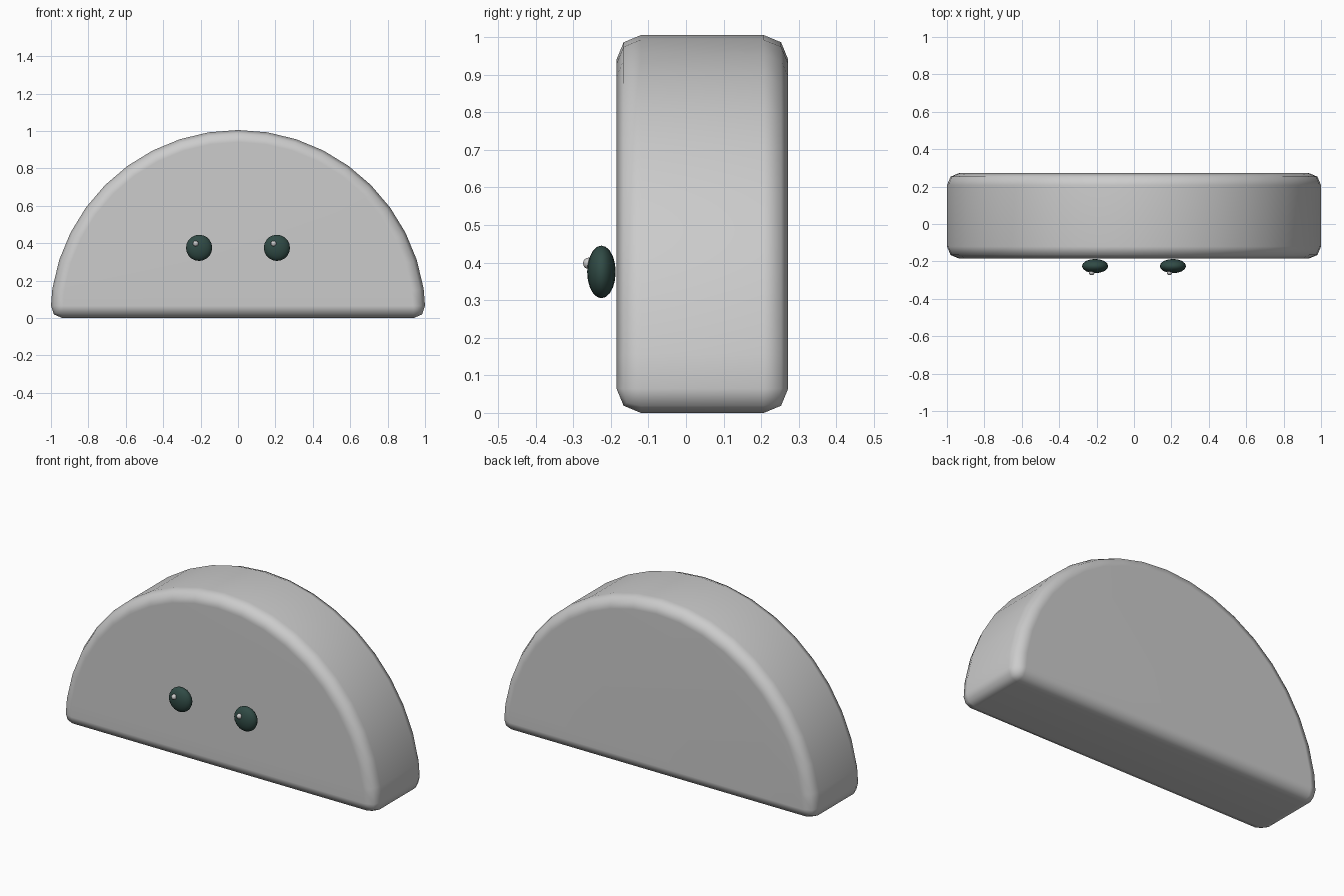
import bpy, bmesh, math

if "Cube" in bpy.data.objects:
    bpy.data.objects.remove(bpy.data.objects["Cube"])

R, Y0, Y1, N = 1.005, -0.185, 0.272, 20

# Half-disc body: extruded semicircle with rounded rims
bm = bmesh.new()
arc = [(R * math.cos(math.pi * i / N), R * math.sin(math.pi * i / N)) for i in range(N + 1)]
face = bm.faces.new([bm.verts.new((x, Y0, z)) for x, z in arc])
ext = bmesh.ops.extrude_face_region(bm, geom=[face])
bmesh.ops.translate(bm, vec=(0, Y1 - Y0, 0),
                    verts=[v for v in ext["geom"] if isinstance(v, bmesh.types.BMVert)])
bmesh.ops.recalc_face_normals(bm, faces=bm.faces)
sharp = [e for e in bm.edges if e.calc_face_angle(0) > math.radians(30)]
bmesh.ops.bevel(bm, geom=sharp, offset=0.065, segments=2, profile=0.5,
                affect='EDGES', clamp_overlap=True)
bmesh.ops.recalc_face_normals(bm, faces=bm.faces)
mesh = bpy.data.meshes.new("body")
bm.to_mesh(mesh)
bm.free()
body = bpy.data.objects.new("body", mesh)
bpy.context.collection.objects.link(body)
mesh.shade_smooth()
# Weighted normals keep the big faces flat
wn = body.modifiers.new("weighted_normals", 'WEIGHTED_NORMAL')
wn.keep_sharp = False

dark = bpy.data.materials.new("dark_green")
dark.diffuse_color = (0.03, 0.07, 0.06, 1)
dark.use_nodes = True
dark.node_tree.nodes["Principled BSDF"].inputs["Base Color"].default_value = dark.diffuse_color


def ball(name, loc, scale, seg, rings, mat=None):
    bpy.ops.mesh.primitive_uv_sphere_add(segments=seg, ring_count=rings, radius=1, location=loc)
    o = bpy.context.object
    o.name = name
    o.scale = scale
    o.data.shade_smooth()
    if mat:
        o.data.materials.append(mat)


# Eyes with small highlights, both offset to the same side
for side, x in (("left", -0.208), ("right", 0.208)):
    ball(side + "_eye", (x, -0.225, 0.375), (0.07, 0.038, 0.07), 16, 10, dark)
    ball(side + "_eye_highlight", (x - 0.018, -0.26, 0.398), (0.015, 0.014, 0.015), 12, 8)
